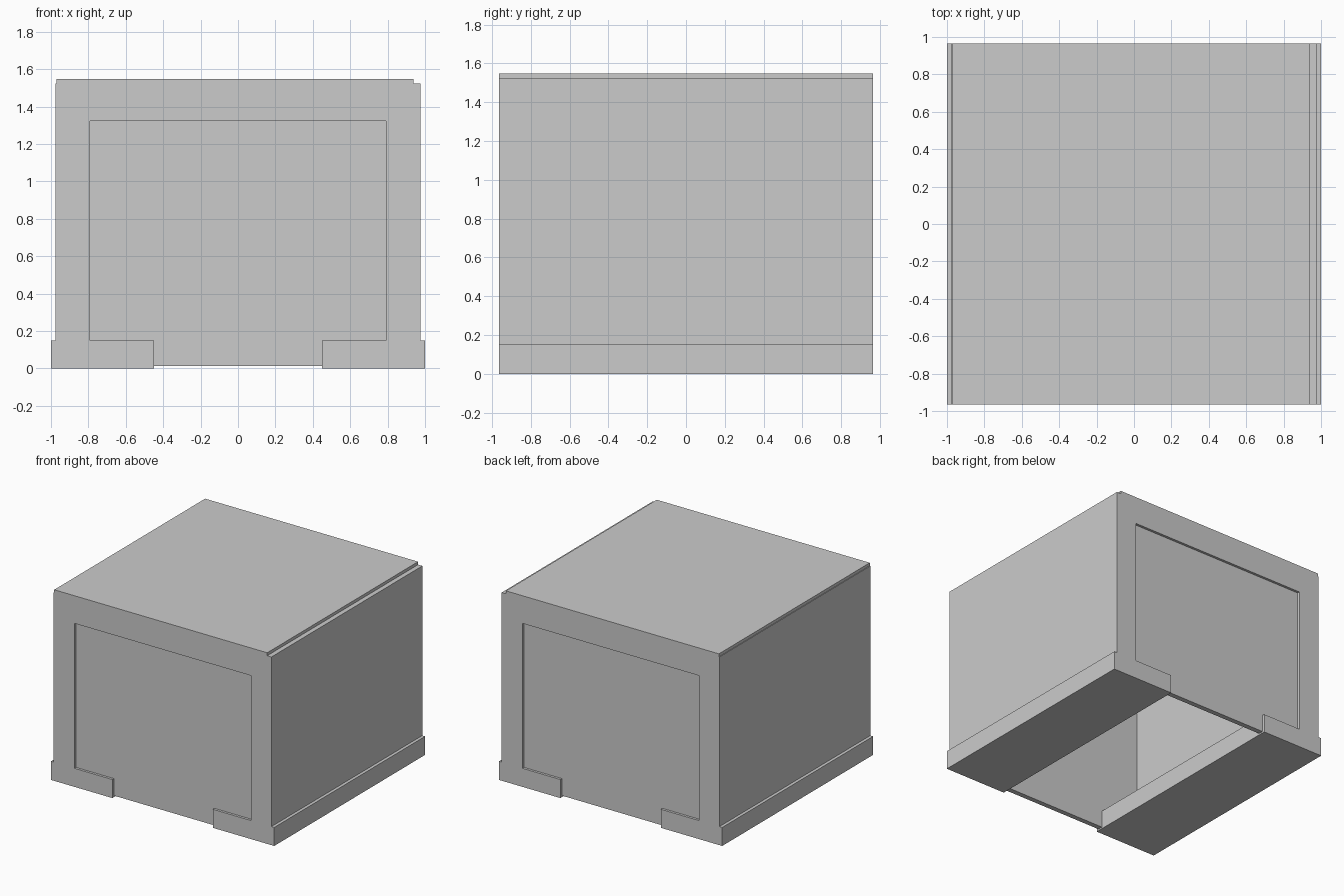
import bpy
import bmesh

HALF_DEPTH = 0.965   # half length of the shell along y
INSET = 0.02         # recess of the end panels
THICK = 0.04         # end panel thickness

cube = bpy.data.objects.get("Cube")
if cube:
    bpy.data.objects.remove(cube, do_unlink=True)

grey = bpy.data.materials.new("light_grey")
grey.use_nodes = True
colour = (0.6, 0.6, 0.6, 1)
grey.diffuse_color = colour
grey.node_tree.nodes["Principled BSDF"].inputs["Base Color"].default_value = colour


def extrude_profile(name, profile, y0, y1):
    """Closed (x, z) outline swept along y."""
    bm = bmesh.new()
    face = bm.faces.new([bm.verts.new((x, y0, z)) for x, z in profile])
    swept = bmesh.ops.extrude_face_region(bm, geom=[face])
    moved = [v for v in swept["geom"] if isinstance(v, bmesh.types.BMVert)]
    bmesh.ops.translate(bm, verts=moved, vec=(0, y1 - y0, 0))
    bmesh.ops.recalc_face_normals(bm, faces=bm.faces)
    mesh = bpy.data.meshes.new(name)
    bm.to_mesh(mesh)
    bm.free()
    mesh.materials.append(grey)
    obj = bpy.data.objects.new(name, mesh)
    bpy.context.collection.objects.link(obj)
    return obj


# Shell: walls, stepped roof and wide feet, open along the underside
outer = [(-0.45, 0), (-1, 0), (-1, 0.15), (-0.975, 0.15), (-0.975, 1.523),
         (-0.97, 1.523), (-0.97, 1.547), (0.937, 1.547), (0.937, 1.523),
         (0.975, 1.523), (0.975, 0.15), (1, 0.15), (1, 0), (0.45, 0)]
inner = [(0.45, 0.15), (0.79, 0.15), (0.79, 1.323),
         (-0.79, 1.323), (-0.79, 0.15), (-0.45, 0.15)]
extrude_profile("shell", outer + inner, -HALF_DEPTH, HALF_DEPTH)

# End panels: recessed plates that fill the opening, just clear of the ground
panel = [(0.45, 0.012)] + inner + [(-0.45, 0.012)]
for name, side in (("front_panel", -1), ("back_panel", 1)):
    y = side * (HALF_DEPTH - INSET)
    extrude_profile(name, panel, y, y - side * THICK)
